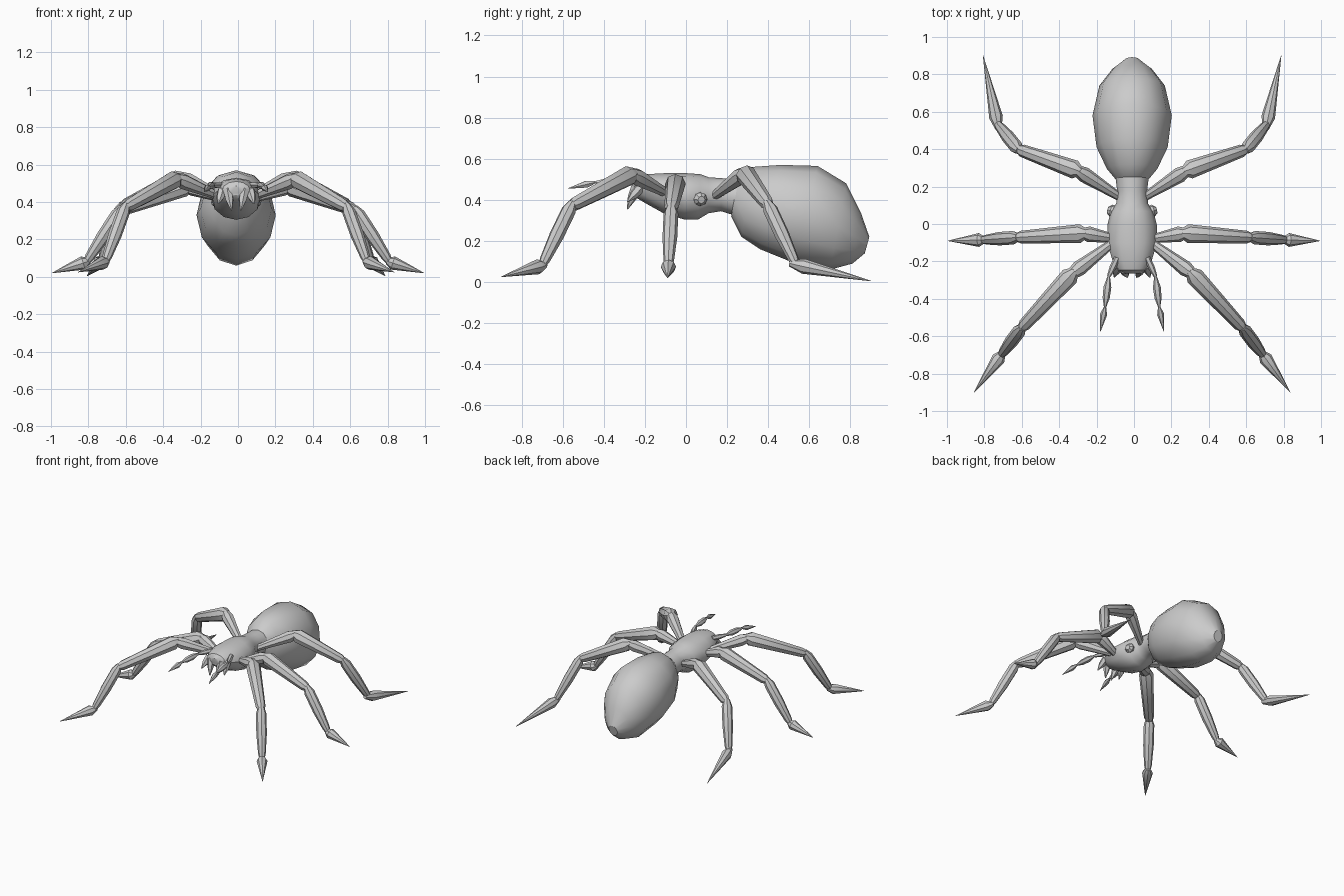
import bpy, bmesh, math
from mathutils import Vector

CX = -0.01  # symmetry plane


def skin(bm, rings):
    """Bridge consecutive vertex rings and cap both ends."""
    for a, b in zip(rings, rings[1:]):
        n = len(a)
        for i in range(n):
            j = (i + 1) % n
            bm.faces.new((a[i], a[j], b[j], b[i]))
    bm.faces.new(rings[0][::-1])
    bm.faces.new(rings[-1])


def finish(bm, name):
    bmesh.ops.recalc_face_normals(bm, faces=bm.faces[:])
    me = bpy.data.meshes.new(name)
    bm.to_mesh(me)
    bm.free()
    ob = bpy.data.objects.new(name, me)
    bpy.context.collection.objects.link(ob)
    bpy.ops.object.select_all(action='DESELECT')
    ob.select_set(True)
    bpy.context.view_layer.objects.active = ob
    bpy.ops.object.shade_smooth_by_angle(angle=math.radians(35))


def body(name, sections, n=12):
    """Loft through tilted ellipses: top y, z, bottom y, z, half width."""
    bm = bmesh.new()
    rings = []
    for ty, tz, by, bz, w in sections:
        top, bot = Vector((CX, ty, tz)), Vector((CX, by, bz))
        mid, up = (top + bot) / 2, (top - bot) / 2
        rings.append([bm.verts.new(mid + up * math.cos(a) + Vector((w * math.sin(a), 0, 0)))
                      for a in (2 * math.pi * i / n for i in range(n))])
    skin(bm, rings)
    finish(bm, name)


def limb(name, joints, profiles, side, cx=CX, n=8):
    """Chain of spindle segments; each profile is (fraction, radius) pairs."""
    bm = bmesh.new()
    pts = [Vector((cx + side * x, y, z)) for x, y, z in joints]
    for p, q, prof in zip(pts, pts[1:], profiles):
        d = q - p
        u = d.cross(Vector((0, 0, 1))).normalized()
        v = d.cross(u).normalized()
        skin(bm, [[bm.verts.new(p + d * t + r * (u * math.cos(a) + v * math.sin(a)))
                   for a in (2 * math.pi * i / n for i in range(n))]
                  for t, r in prof])
    finish(bm, name)


# Head and thorax with narrow waist
body("thorax", [
    (-0.265, 0.485, -0.265, 0.435, 0.04), (-0.245, 0.51, -0.25, 0.415, 0.075),
    (-0.19, 0.525, -0.20, 0.385, 0.105), (-0.10, 0.53, -0.11, 0.335, 0.132),
    (0.0, 0.53, -0.01, 0.305, 0.132), (0.07, 0.525, 0.06, 0.305, 0.115),
    (0.11, 0.51, 0.11, 0.335, 0.085), (0.18, 0.505, 0.17, 0.345, 0.08),
    (0.27, 0.50, 0.25, 0.32, 0.09)])

# Abdomen, drooping to the rear
body("abdomen", [
    (0.25, 0.50, 0.22, 0.32, 0.085), (0.32, 0.56, 0.27, 0.22, 0.135),
    (0.46, 0.57, 0.36, 0.16, 0.19), (0.64, 0.565, 0.52, 0.095, 0.212),
    (0.78, 0.48, 0.70, 0.06, 0.175), (0.85, 0.34, 0.81, 0.09, 0.105),
    (0.892, 0.22, 0.87, 0.14, 0.035)])

# Leg segments: upper, middle, lower, claw
LEG = [
    [(0, 0.022), (0.15, 0.025), (0.85, 0.042), (1.02, 0.030)],
    [(-0.06, 0.022), (0.05, 0.050), (0.5, 0.042), (0.93, 0.034), (1.0, 0.022)],
    [(-0.06, 0.020), (0.08, 0.036), (0.5, 0.036), (0.9, 0.026), (1.0, 0.018)],
    [(-0.08, 0.016), (0.10, 0.037), (0.5, 0.021), (1.0, 0.001)],
]
LEGS = {
    "front_leg": (CX, [(0.09, -0.09, 0.43), (0.32, -0.265, 0.525), (0.595, -0.56, 0.37),
                       (0.70, -0.70, 0.08), (0.845, -0.90, 0.025)]),
    "middle_leg": (0, [(0.09, -0.08, 0.42), (0.27, -0.05, 0.485), (0.63, -0.072, 0.355),
                       (0.81, -0.085, 0.08), (0.995, -0.09, 0.02)]),
    "rear_leg": (CX, [(0.06, 0.14, 0.42), (0.29, 0.285, 0.53), (0.61, 0.40, 0.375),
                      (0.72, 0.535, 0.085), (0.797, 0.90, 0.005)]),
}
# Feelers, jaws and side stubs
FEELER = [
    [(0, 0.016), (0.5, 0.018), (1, 0.010)],
    [(0, 0.007), (0.35, 0.021), (0.7, 0.019), (1, 0.006)],
    [(0, 0.007), (0.3, 0.019), (1, 0.001)],
]
JAW = [[(0, 0.026), (0.5, 0.022), (1, 0.003)]]
STUB = [[(0, 0.030), (0.7, 0.034), (1, 0.018)]]

for side, label in ((1, "right"), (-1, "left")):
    for name, (cx, joints) in LEGS.items():
        limb(f"{name}_{label}", joints, LEG, side, cx)
    limb(f"feeler_{label}", [(0.08, -0.18, 0.49), (0.125, -0.28, 0.49),
                             (0.145, -0.445, 0.485), (0.17, -0.575, 0.455)], FEELER, side, n=6)
    limb(f"inner_jaw_{label}", [(0.045, -0.24, 0.465), (0.025, -0.285, 0.355)], JAW, side, n=6)
    limb(f"outer_jaw_{label}", [(0.075, -0.22, 0.46), (0.095, -0.285, 0.39)], JAW, side, n=6)
    limb(f"side_stub_{label}", [(0.07, 0.06, 0.41), (0.13, 0.075, 0.40)], STUB, side)
